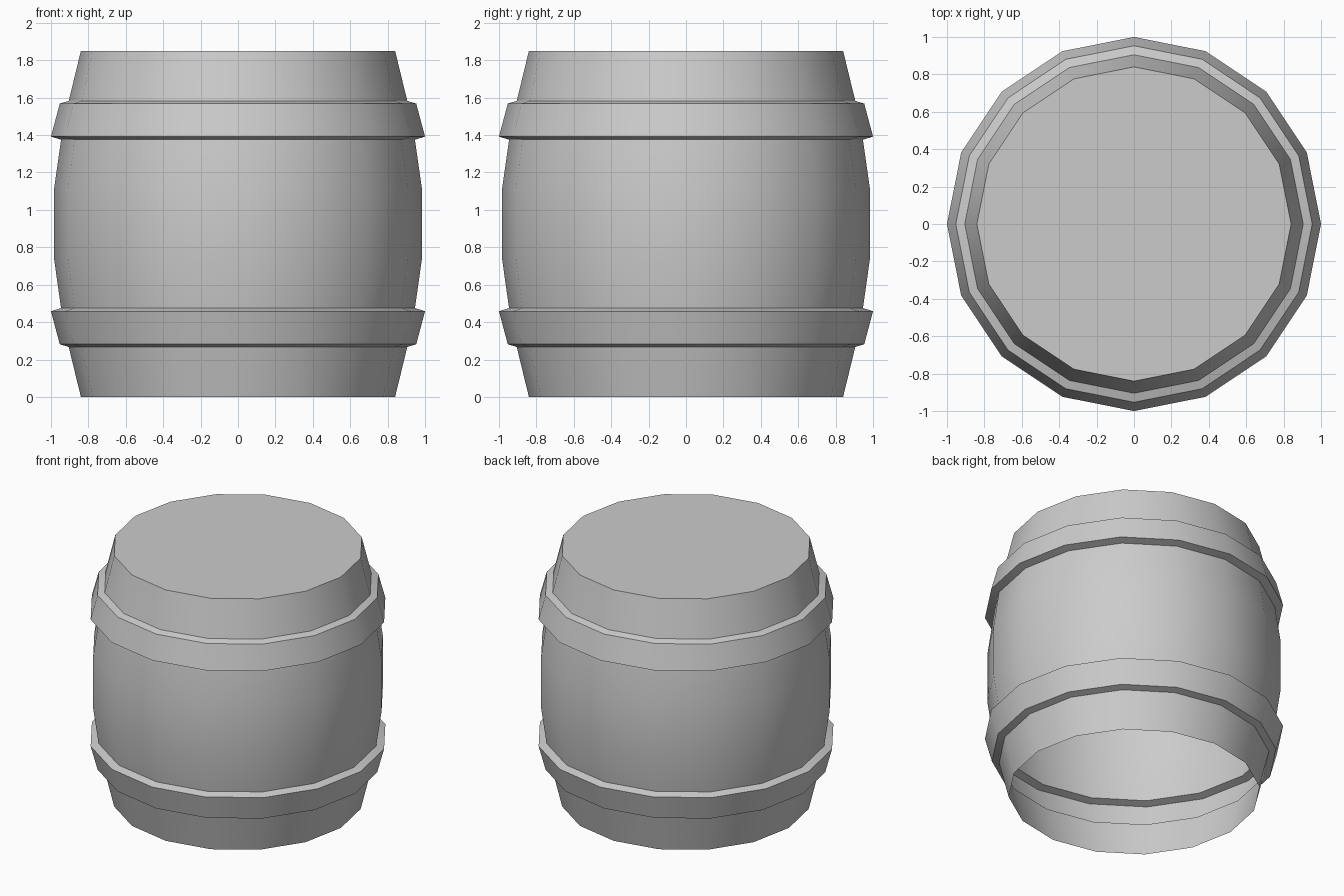
import bpy, bmesh, math

if "Cube" in bpy.data.objects:
    bpy.data.objects.remove(bpy.data.objects["Cube"])

SIDES = 16
HEIGHT = 1.85

# Lower half of the barrel profile (radius, z): foot, hoop, belly
half = [(0.84, 0.0), (0.905, 0.267), (0.953, 0.282), (1.0, 0.458),
        (0.946, 0.475), (0.983, 0.735)]
profile = half + [(r, HEIGHT - z) for r, z in reversed(half)]

# Single shell, open underneath, closed by a flat lid
bm = bmesh.new()
rings = []
for r, z in profile:
    rings.append([bm.verts.new((r * math.cos(2 * math.pi * i / SIDES),
                                r * math.sin(2 * math.pi * i / SIDES), z))
                  for i in range(SIDES)])
for low, high in zip(rings, rings[1:]):
    for i in range(SIDES):
        j = (i + 1) % SIDES
        bm.faces.new((low[i], low[j], high[j], high[i]))
bm.faces.new(rings[-1])

mesh = bpy.data.meshes.new("barrel")
bm.to_mesh(mesh)
bm.free()
barrel = bpy.data.objects.new("barrel", mesh)
bpy.context.collection.objects.link(barrel)

# Smooth round the staves, crisp at hoops and lid
bpy.context.view_layer.objects.active = barrel
barrel.select_set(True)
bpy.ops.object.shade_smooth_by_angle(angle=math.radians(30))
